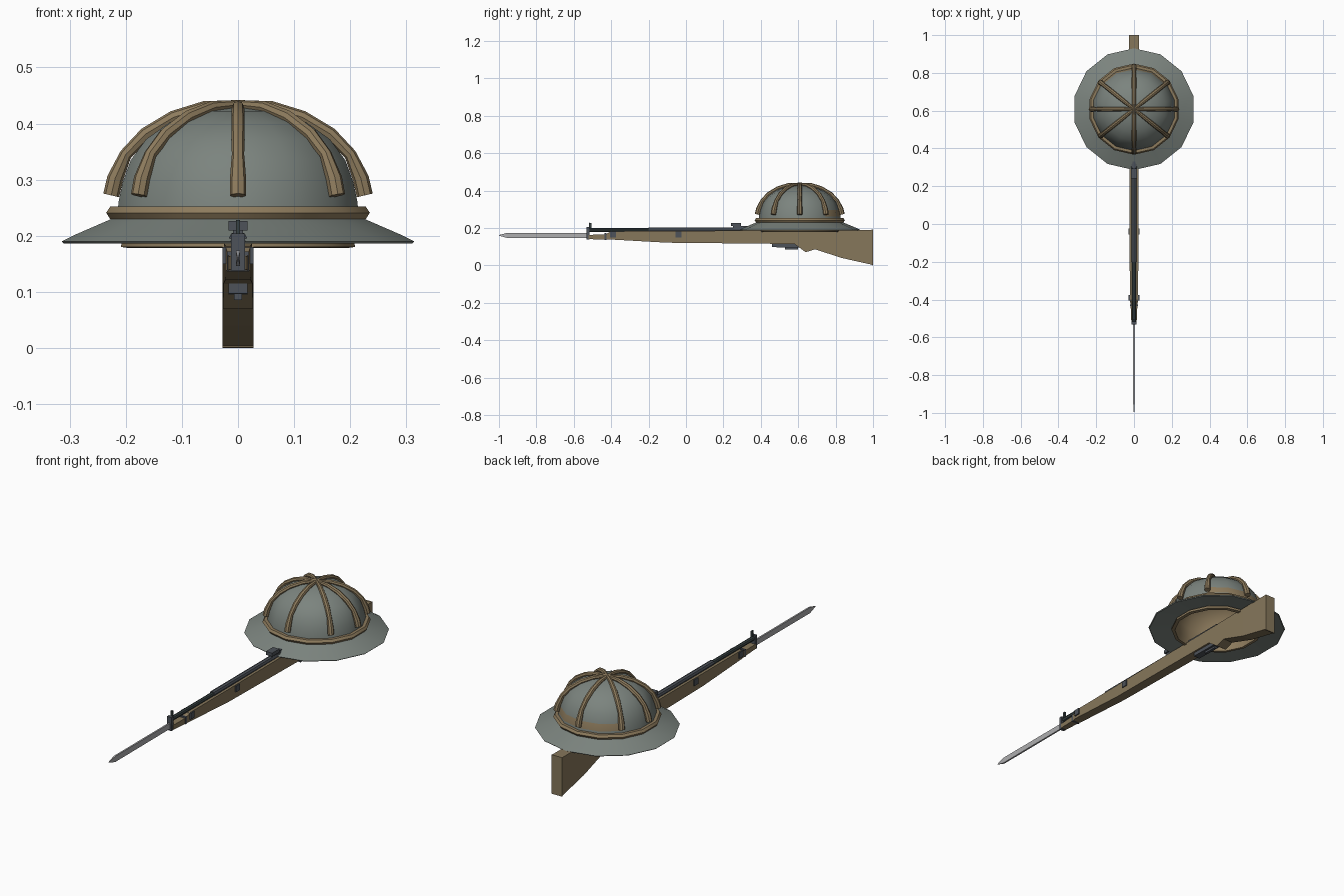
import bpy, bmesh, math
from mathutils import Vector

if "Cube" in bpy.data.objects:
    bpy.data.objects.remove(bpy.data.objects["Cube"])

def material(name, col):
    m = bpy.data.materials.new(name)
    m.diffuse_color = (*col, 1)
    m.use_nodes = True
    m.node_tree.nodes["Principled BSDF"].inputs["Base Color"].default_value = m.diffuse_color
    return m

GREY = material("helmet grey", (0.20, 0.23, 0.21))
TAN = material("canvas tan", (0.27, 0.20, 0.11))
WOOD = material("stock wood", (0.24, 0.185, 0.105))
STEEL = material("gun steel", (0.075, 0.085, 0.10))
DARK = material("barrel dark", (0.04, 0.055, 0.055))
BLADE = material("blade silver", (0.42, 0.42, 0.43))
CY = 0.608   # helmet centre on y
SIDES = 14

def finish(name, bm, mats, smooth=False):
    bmesh.ops.remove_doubles(bm, verts=bm.verts, dist=1e-5)
    bmesh.ops.recalc_face_normals(bm, faces=bm.faces)
    me = bpy.data.meshes.new(name)
    bm.to_mesh(me)
    bm.free()
    for m in mats:
        me.materials.append(m)
    ob = bpy.data.objects.new(name, me)
    bpy.context.collection.objects.link(ob)
    if smooth:
        bpy.ops.object.select_all(action='DESELECT')
        ob.select_set(True)
        bpy.context.view_layer.objects.active = ob
        bpy.ops.object.shade_smooth_by_angle(angle=math.radians(42))
    return ob

def skin(bm, rings, closed=False, caps=True):
    """Join rings of points into a tube."""
    vs = [[bm.verts.new(p) for p in r] for r in rings]
    n = len(vs[0])
    pairs = list(zip(vs, vs[1:])) + ([(vs[-1], vs[0])] if closed else [])
    for a, b in pairs:
        for i in range(n):
            j = (i + 1) % n
            bm.faces.new((a[i], a[j], b[j], b[i]))
    if caps and not closed:
        bm.faces.new(vs[0])
        bm.faces.new(vs[-1])

def lathe(bm, profile):
    skin(bm, [[(r * math.sin(2 * math.pi * i / SIDES), CY + r * math.cos(2 * math.pi * i / SIDES), z)
               for i in range(SIDES)] for r, z in profile], caps=False)

def sections(name, secs, mat):
    """Rectangular sections along y: (y, bottom, top, half width)."""
    bm = bmesh.new()
    skin(bm, [[(-w, y, b), (w, y, b), (w, y, t), (-w, y, t)] for y, b, t, w in secs])
    return finish(name, bm, [mat])

def rod(name, y0, y1, z, r, mat, n=8):
    bm = bmesh.new()
    skin(bm, [[(r * math.cos(2 * math.pi * i / n), y, z + r * math.sin(2 * math.pi * i / n))
               for i in range(n)] for y in (y0, y1)])
    return finish(name, bm, [mat], True)

# Helmet shell with brim; the lining shows through low on the back
bm = bmesh.new()
lathe(bm, [(0.20, 0.200), (0.318, 0.186), (0.322, 0.190), (0.300, 0.201), (0.236, 0.228), (0.221, 0.236),
           (0.218, 0.262), (0.211, 0.295), (0.196, 0.335), (0.168, 0.372),
           (0.125, 0.402), (0.07, 0.422), (0.001, 0.430)])
for f in bm.faces:
    c = f.calc_center_median()
    if 0.255 < c.z < 0.30 and c.y - CY > 0.12:
        f.material_index = 1
finish("helmet_shell", bm, [GREY, TAN], True)

# Inner lining
bm = bmesh.new()
lathe(bm, [(0.212, 0.192), (0.214, 0.180), (0.198, 0.178), (0.194, 0.215), (0.196, 0.27),
           (0.176, 0.335), (0.11, 0.39), (0.001, 0.412)])
finish("helmet_lining", bm, [TAN], True)

# Band round the foot of the dome
bm = bmesh.new()
rings = []
for i in range(SIDES):
    a = 2 * math.pi * i / SIDES
    rings.append([((0.226 + 0.015 * math.cos(t)) * math.sin(a),
                   CY + (0.226 + 0.015 * math.cos(t)) * math.cos(a),
                   0.241 + 0.013 * math.sin(t)) for t in [k * math.pi / 3 for k in range(6)]])
skin(bm, rings, closed=True)
finish("helmet_band", bm, [TAN], True)

# Eight padded ribs over the dome
path = [(0.226, 0.272), (0.219, 0.302), (0.200, 0.345), (0.165, 0.381),
        (0.115, 0.411), (0.06, 0.429), (0.0, 0.434)]
radii = [0.0145, 0.0145, 0.011, 0.012, 0.012, 0.011, 0.008]
for k, deg in enumerate((0, 38.6, 90, 141.4, 180, 218.6, 270, 321.4)):
    a = math.radians(deg)
    out, side = Vector((math.cos(a), math.sin(a), 0)), Vector((-math.sin(a), math.cos(a), 0))
    bm = bmesh.new()
    rings = []
    for i, ((r, z), rad) in enumerate(zip(path, radii)):
        p, q = path[max(i - 1, 0)], path[min(i + 1, len(path) - 1)]
        tan = (out * (q[0] - p[0]) + Vector((0, 0, q[1] - p[1]))).normalized()
        nor = side.cross(tan)
        c = out * r + Vector((0, CY, z))
        rings.append([c + rad * (side * math.cos(t) + nor * math.sin(t))
                      for t in [j * math.pi / 4 for j in range(8)]])
    skin(bm, rings)
    finish(f"helmet_rib_{k + 1}", bm, [TAN], True)

# Wooden stock
sections("stock", [(-0.52, 0.140, 0.163, 0.014), (-0.43, 0.138, 0.165, 0.018), (-0.40, 0.138, 0.182, 0.022),
                   (-0.10, 0.121, 0.183, 0.023), (0.30, 0.117, 0.186, 0.025), (0.58, 0.114, 0.187, 0.026),
                   (0.64, 0.070, 0.187, 0.0265), (0.69, 0.086, 0.188, 0.027),
                   (0.83, 0.040, 0.189, 0.0275), (1.0, 0.002, 0.190, 0.0275)], WOOD)
sections("butt_plate", [(0.993, 0.001, 0.191, 0.0275), (1.0, 0.0, 0.191, 0.0275)], WOOD)

# Barrel, receiver and sights
rod("barrel", -0.53, -0.18, 0.188, 0.0105, DARK)
rod("rear_barrel", -0.20, 0.34, 0.190, 0.0135, STEEL)
rod("receiver", 0.30, 0.62, 0.192, 0.017, STEEL)
sections("rear_sight", [(0.24, 0.209, 0.226, 0.017), (0.295, 0.209, 0.226, 0.017)], STEEL)
sections("rear_sight_base", [(0.25, 0.195, 0.210, 0.009), (0.33, 0.195, 0.210, 0.009)], STEEL)
sections("nose_cap", [(-0.532, 0.138, 0.204, 0.0125), (-0.517, 0.138, 0.204, 0.0125)], STEEL)
sections("front_sight", [(-0.518, 0.200, 0.228, 0.004), (-0.504, 0.200, 0.226, 0.004)], DARK)

# Stock bands
for n, y in (("front_band", -0.39), ("middle_band", -0.04)):
    sections(n, [(y - 0.015, 0.150, 0.180, 0.028), (y + 0.015, 0.150, 0.180, 0.028)], STEEL)
sections("band_loop", [(-0.435, 0.136, 0.172, 0.02), (-0.425, 0.136, 0.172, 0.02)], STEEL)

# Magazine plate and trigger guard
sections("magazine_plate", [(0.46, 0.097, 0.115, 0.017), (0.61, 0.095, 0.115, 0.017)], STEEL)
sections("trigger_guard", [(0.53, 0.086, 0.100, 0.007), (0.60, 0.086, 0.100, 0.007)], STEEL)

# Bayonet
sections("bayonet_blade", [(-1.0, 0.159, 0.162, 0.001), (-0.955, 0.146, 0.174, 0.004),
                           (-0.53, 0.147, 0.174, 0.004)], BLADE)
